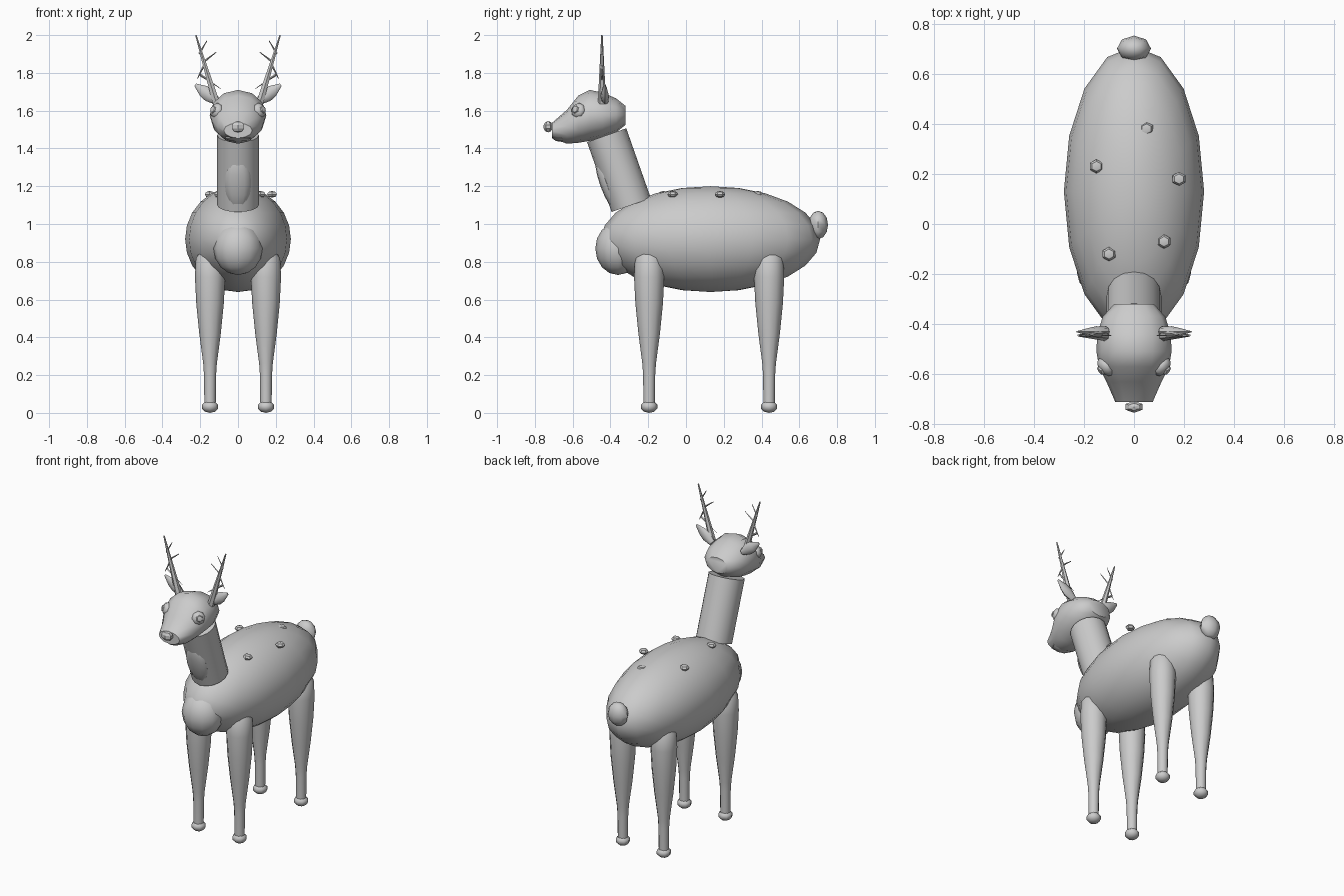
import bpy
import bmesh
import math
from mathutils import Vector, Matrix

if "Cube" in bpy.data.objects:
    bpy.data.objects.remove(bpy.data.objects["Cube"])

GREY = (0.6, 0.6, 0.6, 1)
grey = bpy.data.materials.new("plain grey")
grey.use_nodes = True
grey.diffuse_color = GREY
grey.node_tree.nodes["Principled BSDF"].inputs["Base Color"].default_value = GREY


def finish(bm, name, angle=50):
    bmesh.ops.recalc_face_normals(bm, faces=bm.faces)
    mesh = bpy.data.meshes.new(name)
    bm.to_mesh(mesh)
    bm.free()
    mesh.materials.append(grey)
    obj = bpy.data.objects.new(name, mesh)
    bpy.context.collection.objects.link(obj)
    bpy.ops.object.select_all(action="DESELECT")
    obj.select_set(True)
    bpy.context.view_layer.objects.active = obj
    bpy.ops.object.shade_smooth_by_angle(angle=math.radians(angle))
    return obj


def ball(name, centre, radii, seg=8, rings=6, rot=None, angle=50):
    bm = bmesh.new()
    bmesh.ops.create_uvsphere(bm, u_segments=seg, v_segments=rings, radius=1)
    turn = rot or Matrix.Identity(4)
    bm.transform(Matrix.Translation(centre) @ turn @ Matrix.Diagonal((*radii, 1)))
    return finish(bm, name, angle)


def loft(name, rings, seg=12, side=(1, 0, 0), up=(0, 1, 0), angle=50):
    """Skin elliptical rings, each given as (centre, side radius, up radius)."""
    side, up = Vector(side), Vector(up)
    bm = bmesh.new()
    loops = []
    for c, a, b in rings:
        loops.append([bm.verts.new(Vector(c) + side * a * math.cos(t) + up * b * math.sin(t))
                      for t in (2 * math.pi * i / seg for i in range(seg))])
    for low, high in zip(loops, loops[1:]):
        for i in range(seg):
            j = (i + 1) % seg
            bm.faces.new((low[i], low[j], high[j], high[i]))
    bm.faces.new(loops[0])
    bm.faces.new(loops[-1])
    return finish(bm, name, angle)


def rod(name, start, end, r1, r2, seg=6):
    start, end = Vector(start), Vector(end)
    turn = (end - start).to_track_quat("Z", "Y")
    return loft(name, [(start, r1, r1), (end, r2, r2)], seg,
                turn @ Vector((1, 0, 0)), turn @ Vector((0, 1, 0)))


# Torso, chest and tail
ball("body", (0, 0.13, 0.92), (0.28, 0.58, 0.28), 16, 12)
ball("chest", (0, -0.36, 0.87), (0.13, 0.12, 0.14), 12, 8)
ball("tail", (0, 0.7, 0.995), (0.068, 0.052, 0.075))

# Back spots
for i, (x, y) in enumerate([(0.05, 0.38), (-0.15, 0.23), (0.18, 0.18), (0.12, -0.07), (-0.1, -0.12)]):
    ball(f"back_spot_{i + 1}", (x, y, 1.157), (0.03, 0.028, 0.018), 6, 4, angle=20)

# Neck with throat patch
rod("neck", (0, -0.29, 1.1), (0, -0.42, 1.47), 0.11, 0.11, 16)
lean = Matrix.Rotation(math.radians(19.5), 4, "X")
ball("throat_patch", (0, -0.421, 1.215), (0.07, 0.035, 0.15), 12, 8, lean)

# Head, lofted from the back of the skull to the muzzle
head = [(-0.32, 1.575, 0.08, 0.05), (-0.37, 1.575, 0.125, 0.09), (-0.44, 1.575, 0.147, 0.12),
        (-0.51, 1.575, 0.15, 0.135), (-0.57, 1.555, 0.14, 0.125), (-0.63, 1.515, 0.11, 0.09),
        (-0.71, 1.495, 0.075, 0.04)]
loft("head", [((0, y, z), a, b) for y, z, a, b in head], 12, up=(0, 0, 1))
ball("nose", (0, -0.73, 1.515), (0.04, 0.025, 0.03), 6, 5, angle=20)
ball("chin", (0, -0.66, 1.46), (0.07, 0.05, 0.025), 8, 5)

LEG = [(0.04, 0.87), (0.075, 0.82), (0.08, 0.72), (0.073, 0.58), (0.057, 0.42),
       (0.036, 0.26), (0.032, 0.2), (0.03, 0.04)]

for s, side in ((1, "left"), (-1, "right")):
    # Legs and hooves
    for y, end in ((-0.195, "front"), (0.44, "rear")):
        x = s * 0.148
        loft(f"{end}_{side}_leg", [((x, y, z), r, r) for r, z in LEG])
        ball(f"{end}_{side}_hoof", (x, y, 0.033), (0.045, 0.045, 0.033), 8, 5)

    # Eyes, turned outwards and forwards
    out = Vector((s * 0.75, -0.6, 0.25)).normalized()
    turn = out.to_track_quat("Z", "Y").to_matrix().to_4x4()
    eye = Vector((s * 0.113, -0.57, 1.6))
    ball(f"{side}_eye", eye, (0.042, 0.042, 0.028), 8, 6, turn)
    ball(f"{side}_pupil", eye + out * 0.018, (0.025, 0.025, 0.018), 6, 4, turn, 20)

    # Ears, flattened and pointing up and out
    axis = Vector((s * 0.8, 0, 0.6))
    root = Vector((s * 0.11, -0.43, 1.65))
    ear = [(0, 0.02, 0.02), (0.05, 0.036, 0.022), (0.09, 0.032, 0.015), (0.145, 0.008, 0.003)]
    loft(f"{side}_ear", [(root + axis * d, w, t) for d, w, t in ear], 8, side=(-s * 0.6, 0, 0.8))

    # Antlers with two thin tines
    ay = -0.445
    rod(f"{side}_antler", (s * 0.115, ay, 1.64), (s * 0.223, ay, 2.0), 0.022, 0.004)
    rod(f"{side}_lower_tine", (s * 0.2, ay, 1.79), (s * 0.09, ay, 1.715), 0.007, 0.001, 4)
    rod(f"{side}_middle_tine", (s * 0.18, ay, 1.84), (s * 0.215, ay, 1.77), 0.006, 0.002, 4)
    rod(f"{side}_upper_tine", (s * 0.205, ay, 1.9), (s * 0.165, ay, 1.97), 0.006, 0.002, 4)
    rod(f"{side}_inner_tine", (s * 0.18, ay, 1.86), (s * 0.115, ay, 1.91), 0.006, 0.002, 4)
